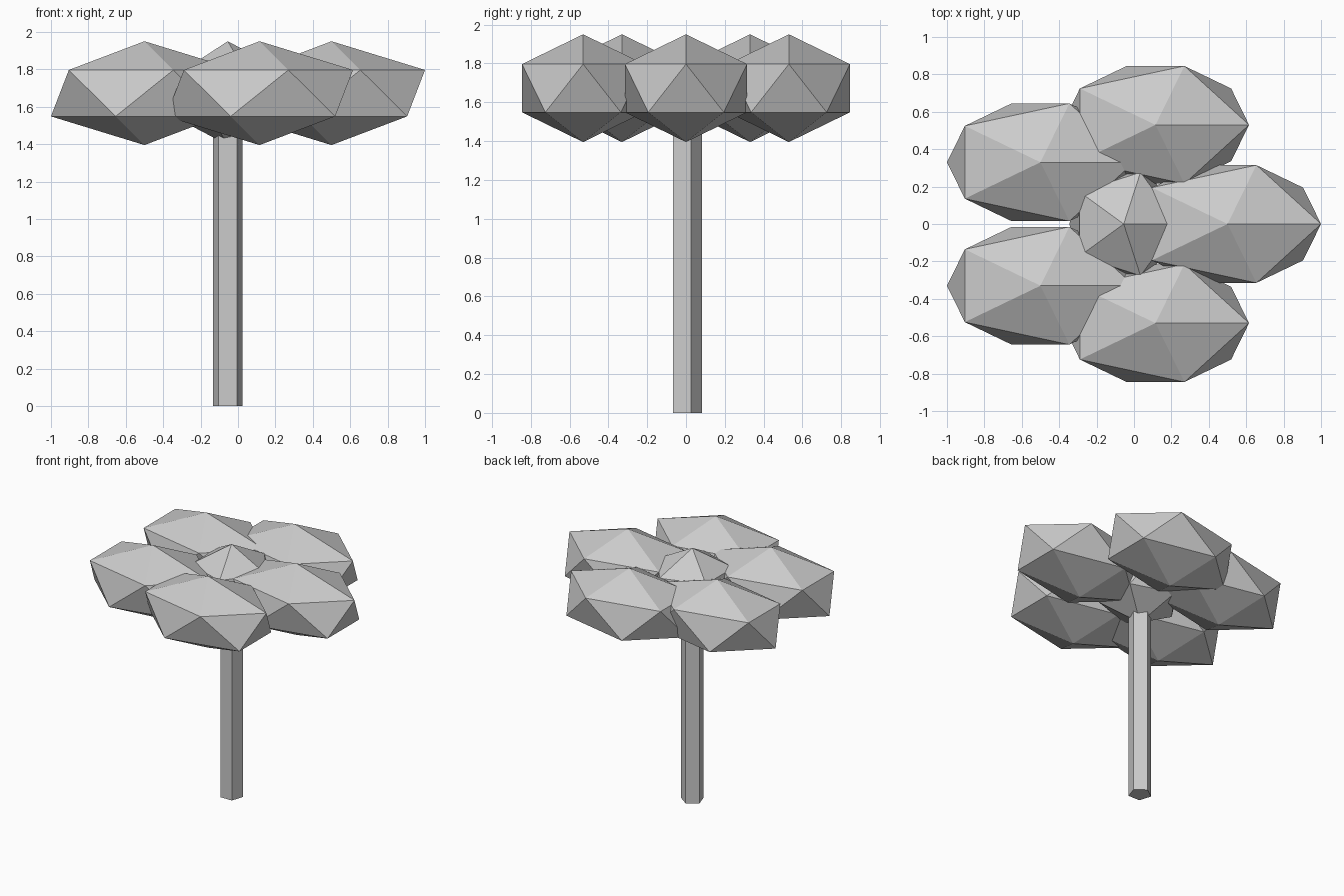
import bpy

if "Cube" in bpy.data.objects:
    bpy.data.objects.remove(bpy.data.objects["Cube"])

# Trunk: five-sided straight post
bpy.ops.mesh.primitive_cylinder_add(vertices=5, radius=0.083, depth=1.6,
                                    location=(-0.055, 0, 0.8))
bpy.context.object.name = "trunk"


# Foliage clumps: flat-shaded, squashed icospheres
def clump(name, x, y, rx, ry, rz=0.2775):
    bpy.ops.mesh.primitive_ico_sphere_add(subdivisions=1, radius=1,
                                          location=(x, y, 1.6725))
    ob = bpy.context.object
    ob.name = name
    ob.scale = (rx, ry, rz)
    bpy.ops.object.transform_apply(location=False, rotation=False, scale=True)


# Small centre clump over the trunk
clump("centre_foliage", -0.055, 0, 0.325, 0.325)

# Ring of five wide clumps
clump("right_foliage", 0.5, 0, 0.559, 0.37)
for side, label in ((-1, "front"), (1, "back")):
    clump(label + "_foliage", 0.115, side * 0.53, 0.559, 0.37)
    clump(label + "_left_foliage", -0.5, side * 0.33, 0.559, 0.37)
